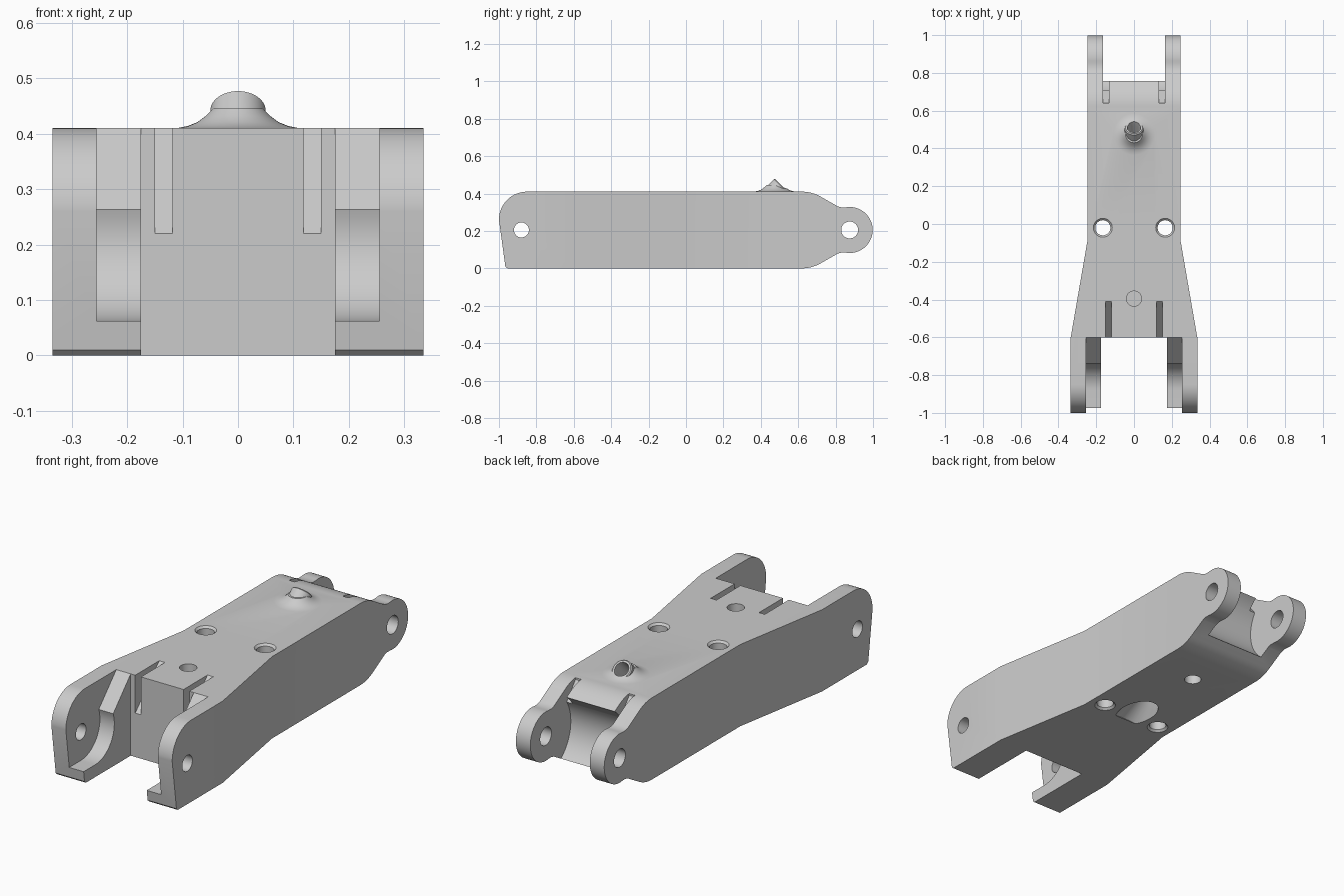
import bpy, bmesh
from math import sin, cos, radians, pi
from mathutils import Vector

cube = bpy.data.objects.get("Cube")
if cube:
    bpy.data.objects.remove(cube, do_unlink=True)

grey = bpy.data.materials.new("plain grey")
grey.use_nodes = True
grey.diffuse_color = (0.6, 0.6, 0.6, 1)
grey.node_tree.nodes["Principled BSDF"].inputs["Base Color"].default_value = (0.6, 0.6, 0.6, 1)


def finish(name, bm):
    bmesh.ops.recalc_face_normals(bm, faces=bm.faces)
    mesh = bpy.data.meshes.new(name)
    bm.to_mesh(mesh)
    bm.free()
    mesh.materials.append(grey)
    ob = bpy.data.objects.new(name, mesh)
    bpy.context.collection.objects.link(ob)
    return ob


def prism(name, pts, lo, hi, axis="x"):
    """Extrude a (y, z) outline along x, or an (x, y) outline along z."""
    bm = bmesh.new()
    place = (lambda p, d: (d, *p)) if axis == "x" else (lambda p, d: (*p, d))
    face = bm.faces.new([bm.verts.new(place(p, lo)) for p in pts])
    new = bmesh.ops.extrude_face_region(bm, geom=[face])["geom"]
    shift = (hi - lo, 0, 0) if axis == "x" else (0, 0, hi - lo)
    bmesh.ops.translate(bm, vec=shift, verts=[v for v in new if isinstance(v, bmesh.types.BMVert)])
    return finish(name, bm)


def lathe(name, profile, origin, direction, steps=48):
    """Revolve (radius, height) points around an axis and cap both ends."""
    bm = bmesh.new()
    turn = Vector(direction).to_track_quat("Z", "Y")
    rings = [[bm.verts.new(Vector(origin) + turn @ Vector((r * cos(2 * pi * i / steps), r * sin(2 * pi * i / steps), h)))
              for i in range(steps)] for r, h in profile]
    for a, b in zip(rings, rings[1:]):
        for i in range(steps):
            j = (i + 1) % steps
            bm.faces.new((a[i], a[j], b[j], b[i]))
    bm.faces.new(rings[0])
    bm.faces.new(rings[-1])
    return finish(name, bm)


def arc(cy, cz, r, start, end, n=16):
    angles = [radians(start + (end - start) * i / n) for i in range(n + 1)]
    return [(cy + r * cos(a), cz + r * sin(a)) for a in angles]


def combine(body, tool, operation="DIFFERENCE"):
    mod = body.modifiers.new(operation.title(), "BOOLEAN")
    mod.operation, mod.solver, mod.object = operation, "EXACT", tool
    bpy.context.view_layer.objects.active = body
    bpy.ops.object.modifier_apply(modifier=mod.name)
    bpy.data.objects.remove(tool, do_unlink=True)


MID = 0.205          # height of both pivot axes
FRONT, BACK = -0.88, 0.875

# Side outline: rounded front, sloped shoulders and round rear lugs
upper = arc(0.62, 0.21, 0.2, 90, 60, 8) + [(0.81, 0.332), (0.83, 0.326)]
lower = [(y, 2 * MID - z) for y, z in reversed(upper)]
side = ([(-0.955, 0), (-0.966, 0.01)] + arc(-0.85, 0.26, 0.15, 180, 90)
        + upper + arc(BACK, MID, 0.123, 100, -100, 40) + lower)
arm = prism("linkage_arm", side, -0.5, 0.5)

# Plan outline: wide front fork tapering to a narrow rear
half = [(0.175, -0.6), (0.175, -1.1), (0.335, -1.1), (0.335, -0.6), (0.245, -0.08), (0.245, 1.1)]
plan = half + [(-x, y) for x, y in reversed(half)]
combine(arm, prism("plan", plan, -0.2, 0.8, "z"), "INTERSECT")

# Flared cable outlet rising from the top, tilted backwards
outlet = Vector((0, 0.51, 0.445))
tilt = Vector((0, 1, 1)).normalized()
flare = [(0.11, -0.03), (0.11, 0), (0.09, 0.004), (0.073, 0.011), (0.058, 0.022), (0.045, 0.035)]
combine(arm, lathe("skirt", flare, (0, 0.475, 0.41), (0, 0, 1)), "UNION")
combine(arm, lathe("spout", [(0.05, -0.2), (0.05, -0.005), (0.045, 0)], outlet, tilt), "UNION")

# Rear clearance between the lugs
clearance = arc(BACK, MID, 0.198, 0, 360, 64)[:-1]
combine(arm, prism("clearance", clearance, -0.165, 0.165))

# Pockets inside the fork and narrow sloping slots at both ends
pocket = ([(-0.6, 0.41), (-0.56, 0.46), (-1.1, 0.46), (-1.1, 0.062)]
          + arc(FRONT, 0.212, 0.15, -90, 20, 20))
front_slot = [(-0.65, 0.22), (-0.6, 0.22), (-0.41, 0.41), (-0.41, 0.45), (-0.65, 0.45)]
rear_slot = [(0.64, 0.45), (0.64, 0.4), (0.72, 0.3), (0.8, 0.3), (0.8, 0.45)]
for s in (-1, 1):
    for pts, inner, outer in ((pocket, 0.16, 0.255), (front_slot, 0.118, 0.15), (rear_slot, 0.133, 0.165)):
        lo, hi = sorted((s * inner, s * outer))
        combine(arm, prism("cut", pts, lo, hi))
    # Vertical bolt holes with eased rims
    bolt = [(0.06, -0.01), (0.05, 0), (0.04, 0.01), (0.04, 0.4), (0.05, 0.41), (0.06, 0.42)]
    combine(arm, lathe("bolt", bolt, (s * 0.165, -0.02, 0), (0, 0, 1)))

# Pivot holes, blind holes and the diagonal cable passage
for y, r in ((FRONT, 0.04), (BACK, 0.045)):
    combine(arm, lathe("pivot", [(r, -0.5), (r, 0.5)], (0, y, MID), (1, 0, 0)))
combine(arm, lathe("top_hole", [(0.04, 0), (0.04, 0.2)], (0, -0.395, 0.3), (0, 0, 1)))
combine(arm, lathe("bottom_hole", [(0.04, 0), (0.04, 0.2)], (0, 0.44, -0.1), (0, 0, 1)))
passage = [(0.11, -0.72), (0.075, -0.62), (0.05, -0.55), (0.036, -0.48), (0.033, -0.02), (0.038, 0.02)]
combine(arm, lathe("passage", passage, outlet, tilt))

# Smooth the rounds while keeping edges crisp
bpy.ops.object.select_all(action="DESELECT")
arm.select_set(True)
bpy.context.view_layer.objects.active = arm
bpy.ops.object.shade_smooth_by_angle(angle=radians(28))
